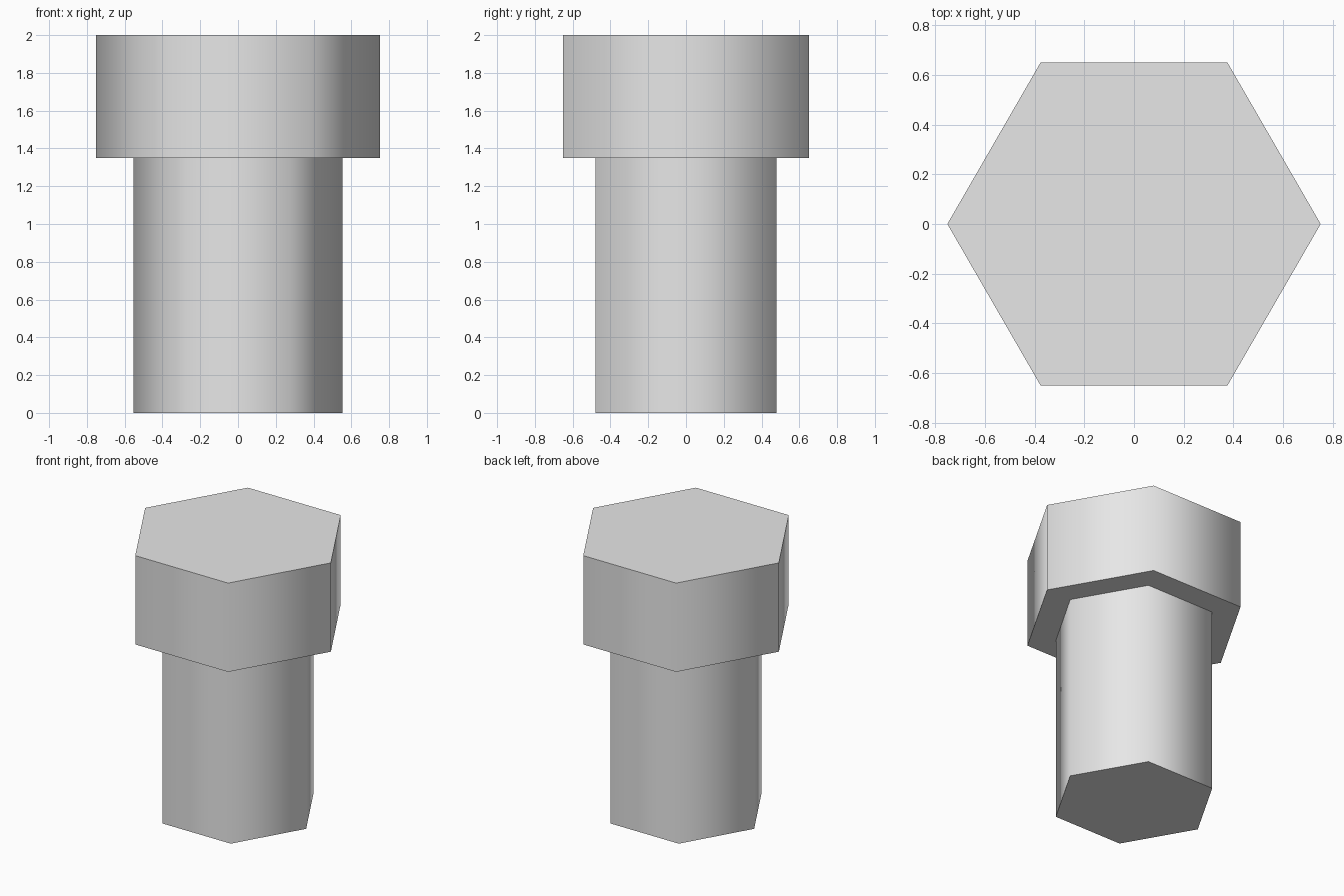
import bpy
import math

cube = bpy.data.objects.get("Cube")
if cube:
    bpy.data.objects.remove(cube, do_unlink=True)

# Single light grey metal colour
grey = bpy.data.materials.new("light_grey")
grey.use_nodes = True
colour = (0.8, 0.8, 0.8, 1.0)
grey.diffuse_color = colour
grey.node_tree.nodes["Principled BSDF"].inputs["Base Color"].default_value = colour


def hex_prism(name, radius, bottom, top):
    """Six-sided prism with corners on the x axis and softly shaded sides."""
    bpy.ops.mesh.primitive_cylinder_add(
        vertices=6, radius=radius, depth=top - bottom,
        location=(0, 0, (bottom + top) / 2), rotation=(0, 0, math.radians(30)))
    prism = bpy.context.object
    prism.name = name
    prism.data.materials.append(grey)
    bpy.ops.object.transform_apply(location=False, rotation=True, scale=False)
    # Smooth around the sides, sharp at the end caps
    bpy.ops.object.shade_smooth_by_angle(angle=math.radians(75))
    return prism


SHOULDER = 1.35

# Shaft below, wider head above
hex_prism("bolt_shaft", 0.552, 0, SHOULDER)
hex_prism("bolt_head", 0.752, SHOULDER, 2)
